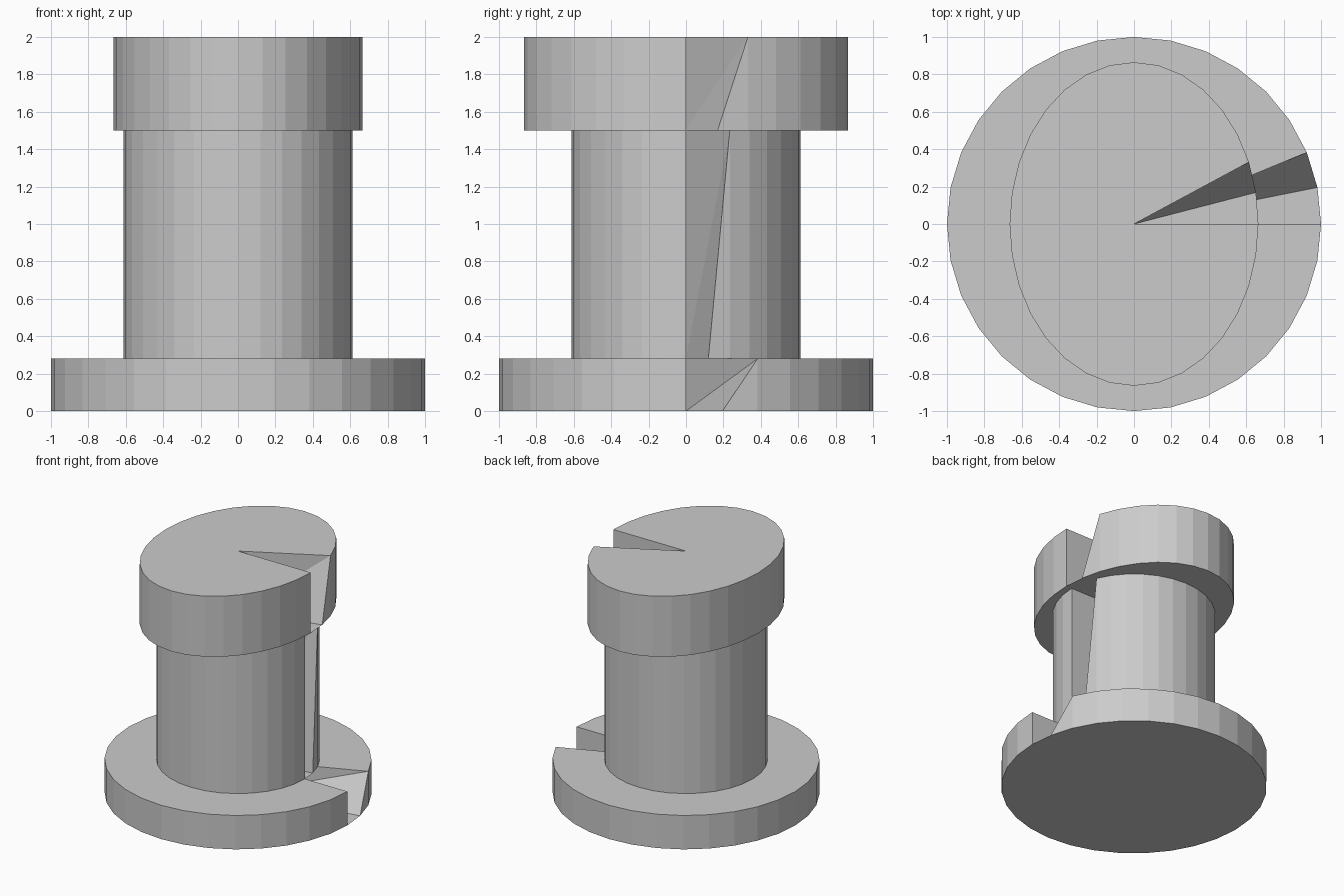
import bpy, bmesh
from math import sin, cos, tau

if "Cube" in bpy.data.objects:
    bpy.data.objects.remove(bpy.data.objects["Cube"])

SIDES = 32


def split_drum(name, rx, ry, z0, z1):
    """32-sided drum with a wedge opening on +x that widens towards the top."""
    bm = bmesh.new()

    def ring(z):
        return [bm.verts.new((rx * cos(tau * i / SIDES), ry * sin(tau * i / SIDES), z))
                for i in range(SIDES) if not (z == z1 and i == 1)]

    low = ring(z0)
    high = ring(z1)
    high.insert(1, None)  # corner removed by the opening
    c0 = bm.verts.new((0, 0, z0))
    c1 = bm.verts.new((0, 0, z1))

    # full floor and outer wall
    for i in range(SIDES):
        j = (i + 1) % SIDES
        bm.faces.new((c0, low[j], low[i]))
        if i >= 2:
            bm.faces.new((low[i], low[j], high[j], high[i]))
    bm.faces.new((low[1], low[2], high[2]))

    # top with the wedge missing
    bm.faces.new([c1] + high[2:] + [high[0]])

    # walls inside the opening
    bm.faces.new((c0, c1, high[0], low[0]))
    bm.faces.new((c0, high[2], c1))
    bm.faces.new((c0, low[1], high[2]))

    mesh = bpy.data.meshes.new(name)
    bm.to_mesh(mesh)
    bm.free()
    obj = bpy.data.objects.new(name, mesh)
    bpy.context.collection.objects.link(obj)


split_drum("base_flange", 1.0, 1.0, 0.0, 0.28)
split_drum("shaft", 0.612, 0.612, 0.28, 1.5)
split_drum("oval_head", 0.665, 0.865, 1.5, 2.0)
